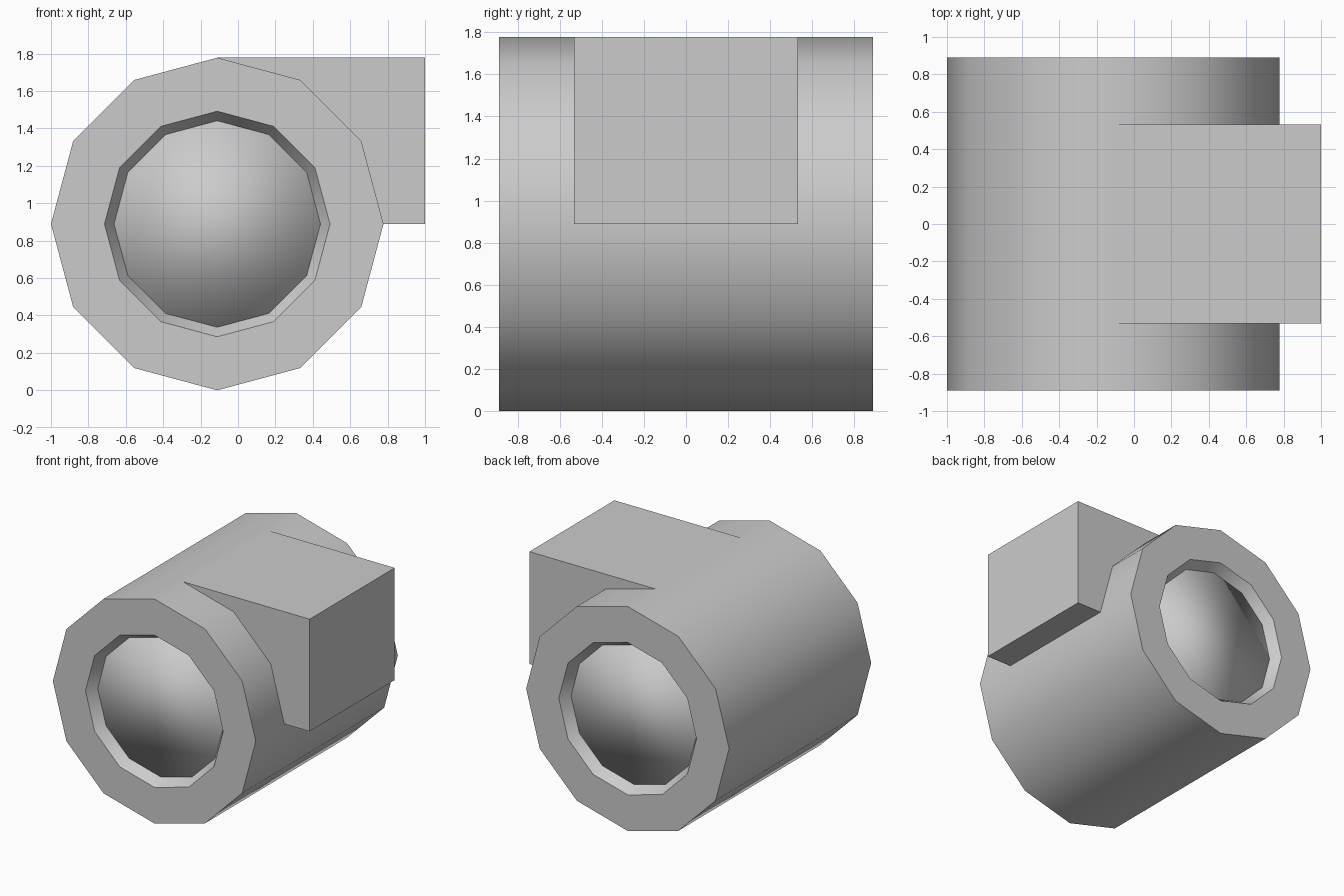
import bpy, bmesh
from math import cos, sin, pi, radians

if "Cube" in bpy.data.objects:
    bpy.data.objects.remove(bpy.data.objects["Cube"])

CX, CZ, R, HALF = -0.111, 0.889, 0.889, 0.889
SIDES = 12


def finish(name, bm, angle=None):
    bmesh.ops.recalc_face_normals(bm, faces=bm.faces[:])
    mesh = bpy.data.meshes.new(name)
    bm.to_mesh(mesh)
    bm.free()
    obj = bpy.data.objects.new(name, mesh)
    bpy.context.collection.objects.link(obj)
    if angle:
        bpy.ops.object.select_all(action='DESELECT')
        obj.select_set(True)
        bpy.context.view_layer.objects.active = obj
        bpy.ops.object.shade_smooth_by_angle(angle=radians(angle))
    return obj


def lathe(name, profile, angle, cap=False):
    """Twelve-sided rings of (radius, y) joined along the barrel axis."""
    bm = bmesh.new()
    rings = []
    for r, y in profile:
        steps = [2 * pi * i / SIDES for i in range(SIDES)]
        rings.append([bm.verts.new((CX + r * cos(a), y, CZ + r * sin(a))) for a in steps])
    for a, b in zip(rings, rings[1:]):
        for i in range(SIDES):
            j = (i + 1) % SIDES
            bm.faces.new((a[i], a[j], b[j], b[i]))
    if cap:
        bm.faces.new(rings[0])
        bm.faces.new(rings[-1])
    return finish(name, bm, angle)


# Barrel with a tapered recess at both ends
RIM, LENS, DEPTH = 0.603, 0.552, 0.08
inner = HALF - DEPTH
lathe("barrel", [(LENS, -inner), (RIM, -HALF), (R, -HALF),
                 (R, HALF), (RIM, HALF), (LENS, inner)], 35)

# Core closing both recesses, softly shaded over its ends
lathe("core", [(LENS, -inner), (LENS, inner)], 180, cap=True)

# Mounting block reaching from the barrel axis to the right
bm = bmesh.new()
bmesh.ops.create_cube(bm, size=1)
bmesh.ops.scale(bm, vec=(1 - CX, 1.064, R), verts=bm.verts)
bmesh.ops.translate(bm, vec=((1 + CX) / 2, 0, CZ + R / 2), verts=bm.verts)
finish("mounting_block", bm)
